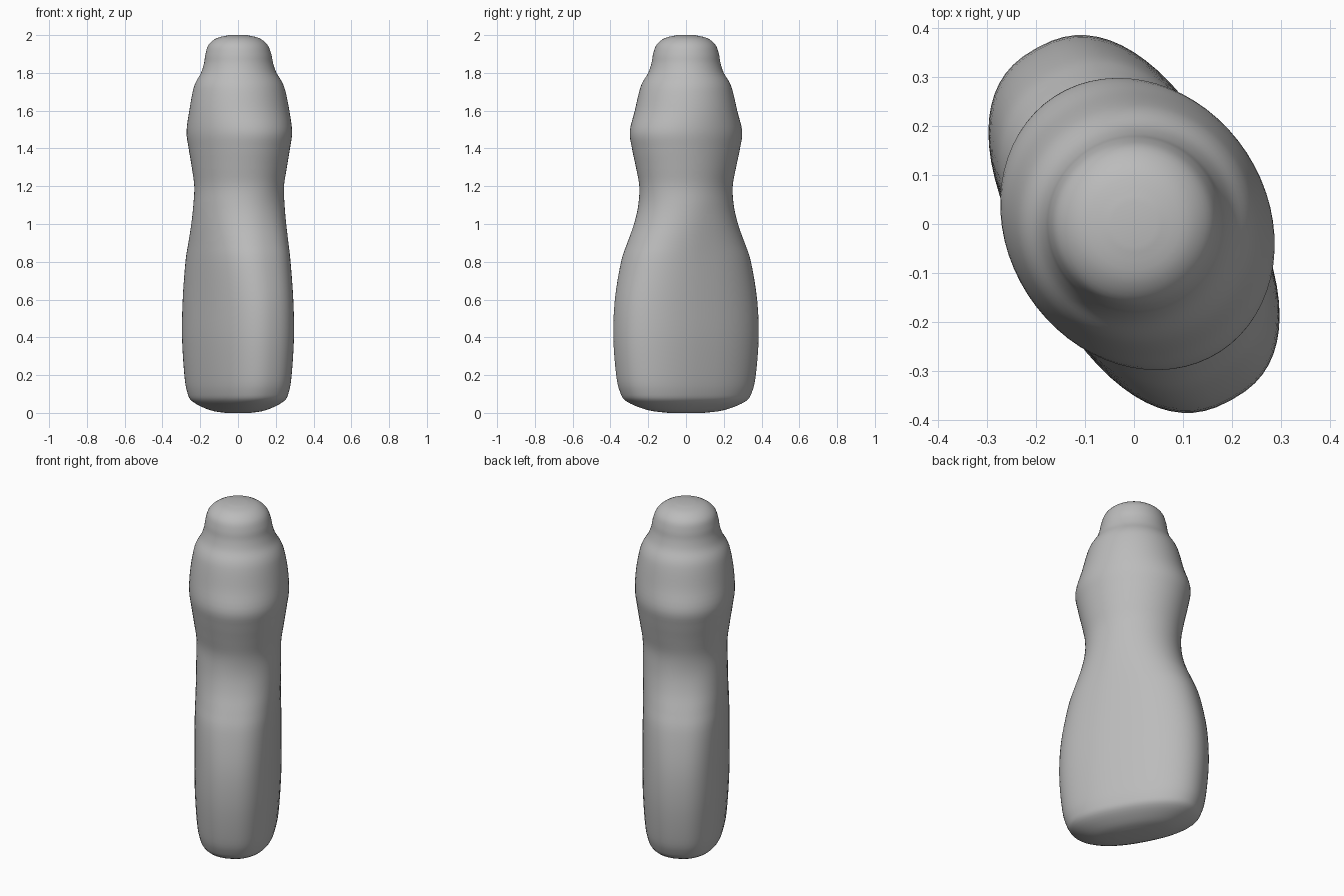
import bpy, bmesh, math
from mathutils import Vector

if "Cube" in bpy.data.objects:
    bpy.data.objects.remove(bpy.data.objects["Cube"])

SEGMENTS = 64
STEPS = 4

# Bottle rings: height, long radius, short radius, twist in degrees, squareness, x shift
RINGS = [Vector(r) for r in (
    (0.000, 0.100, 0.050, 29, 2.2, 0.0),
    (0.015, 0.220, 0.110, 29, 2.3, 0.0),
    (0.060, 0.335, 0.182, 29, 2.4, 0.0),
    (0.110, 0.372, 0.204, 29, 2.4, 0.0),
    (0.200, 0.394, 0.215, 29, 2.4, 0.0),
    (0.400, 0.410, 0.225, 29, 2.4, 0.0),
    (0.600, 0.400, 0.225, 29, 2.4, 0.0),
    (0.800, 0.360, 0.225, 29, 2.4, 0.0),
    (0.900, 0.324, 0.225, 30, 2.3, 0.002),
    (1.000, 0.284, 0.226, 32, 2.2, 0.004),
    (1.100, 0.260, 0.226, 35, 2.1, 0.005),
    (1.200, 0.258, 0.226, 36, 2.0, 0.006),
    (1.300, 0.276, 0.240, 34, 2.0, 0.007),
    (1.400, 0.298, 0.255, 33, 2.0, 0.007),
    (1.490, 0.310, 0.266, 33, 2.0, 0.007),
    (1.600, 0.276, 0.260, 33, 2.0, 0.007),
    (1.700, 0.250, 0.244, 33, 2.0, 0.006),
    (1.750, 0.231, 0.228, 33, 2.0, 0.005),
    (1.800, 0.200, 0.200, 33, 2.0, 0.004),
    (1.850, 0.183, 0.183, 33, 2.0, 0.003),
    (1.900, 0.174, 0.174, 33, 2.0, 0.002),
    (1.950, 0.155, 0.155, 33, 2.0, 0.0),
    (1.985, 0.110, 0.110, 33, 2.0, 0.0),
    (2.000, 0.045, 0.045, 33, 2.0, 0.0),
)]


def smooth_rings(rings, steps):
    """Fill in rings along a smooth curve through the given ones."""
    out = []
    for i in range(len(rings) - 1):
        p0, p1 = rings[max(i - 1, 0)], rings[i]
        p2, p3 = rings[i + 1], rings[min(i + 2, len(rings) - 1)]
        for s in range(steps):
            t = s / steps
            out.append((p1 * 2 + (p2 - p0) * t
                        + (p0 * 2 - p1 * 5 + p2 * 4 - p3) * t ** 2
                        + (p1 * 3 - p0 - p2 * 3 + p3) * t ** 3) * 0.5)
    return out + [rings[-1]]


def outline(ring):
    """Rounded oval outline, its long axis turned away from y."""
    z, a, b, twist, n, shift = ring
    turn = math.radians(twist)
    points = []
    for k in range(SEGMENTS):
        ang = math.tau * k / SEGMENTS
        c, s = math.cos(ang), math.sin(ang)
        v = math.copysign(abs(c) ** (2 / n), c) * b
        u = math.copysign(abs(s) ** (2 / n), s) * a
        points.append((v * math.cos(turn) - u * math.sin(turn) + shift,
                       v * math.sin(turn) + u * math.cos(turn), z))
    return points


# Bottle body, skinned from ring to ring and closed at both ends
bm = bmesh.new()
loops = [[bm.verts.new(p) for p in outline(r)] for r in smooth_rings(RINGS, STEPS)]
for low, high in zip(loops, loops[1:]):
    for k in range(SEGMENTS):
        j = (k + 1) % SEGMENTS
        bm.faces.new((low[k], low[j], high[j], high[k]))
bm.faces.new(loops[0][::-1])
bm.faces.new(loops[-1])

mesh = bpy.data.meshes.new("bottle")
bm.to_mesh(mesh)
bm.free()
bottle = bpy.data.objects.new("bottle", mesh)
bpy.context.collection.objects.link(bottle)

grey = bpy.data.materials.new("plain grey")
grey.diffuse_color = (0.5, 0.5, 0.5, 1)
grey.use_nodes = True
grey.node_tree.nodes["Principled BSDF"].inputs["Base Color"].default_value = grey.diffuse_color
mesh.materials.append(grey)

bpy.context.view_layer.objects.active = bottle
bottle.select_set(True)
bpy.ops.object.shade_smooth_by_angle(angle=math.radians(40))
